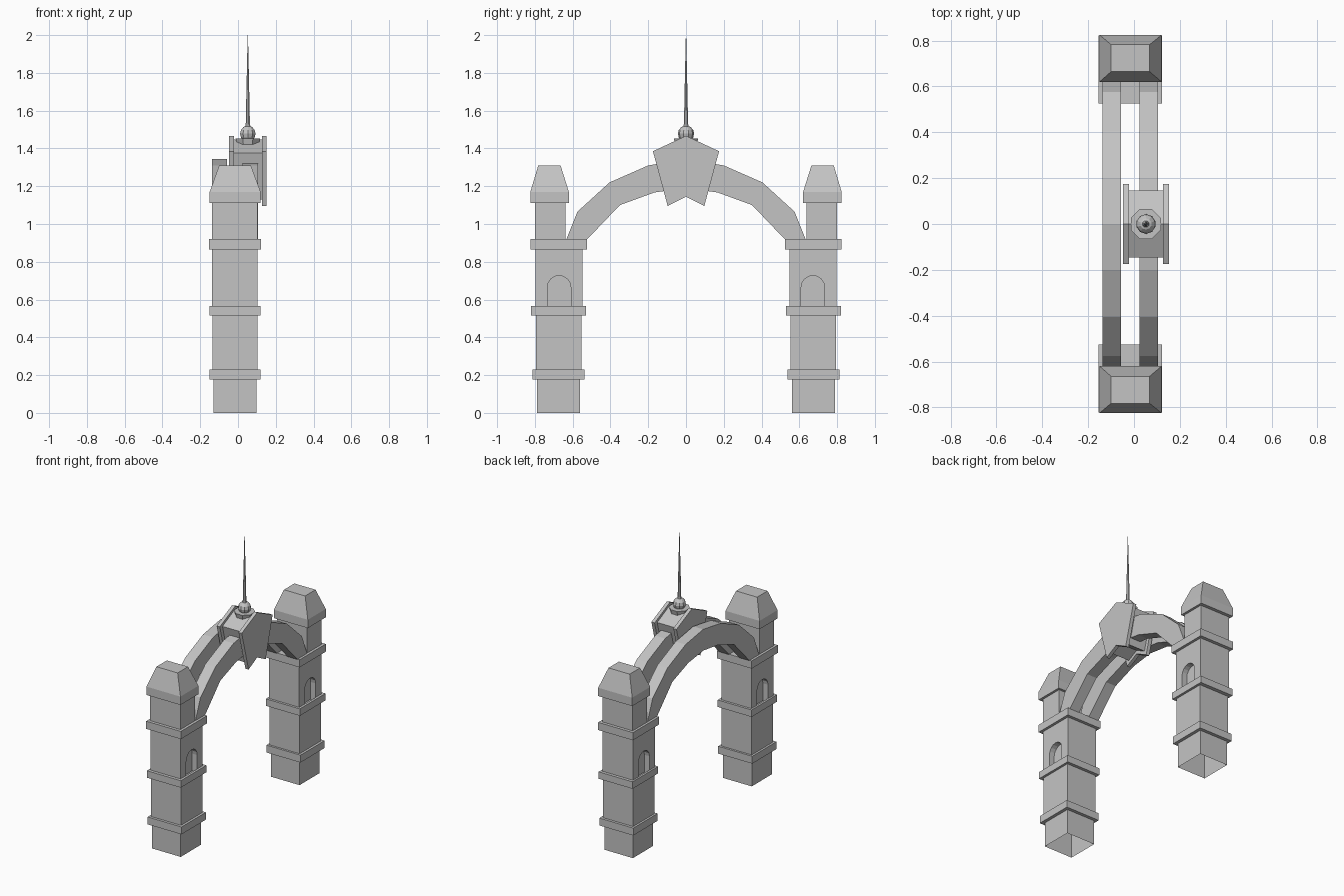
import bpy, bmesh, math
from mathutils import Vector

if "Cube" in bpy.data.objects:
    bpy.data.objects.remove(bpy.data.objects["Cube"])

stone = bpy.data.materials.new("grey_stone")
stone.use_nodes = True
GREY = (0.55, 0.55, 0.55, 1)
stone.diffuse_color = GREY
stone.node_tree.nodes["Principled BSDF"].inputs["Base Color"].default_value = GREY


def finish(name, bm):
    bmesh.ops.recalc_face_normals(bm, faces=bm.faces)
    mesh = bpy.data.meshes.new(name)
    bm.to_mesh(mesh)
    bm.free()
    mesh.materials.append(stone)
    obj = bpy.data.objects.new(name, mesh)
    bpy.context.collection.objects.link(obj)
    return obj


def bridge(bm, a, b):
    for i in range(len(a)):
        j = (i + 1) % len(a)
        bm.faces.new((a[i], a[j], b[j], b[i]))


def loft(name, rings, bottom=False, top=False):
    """Stack rectangles given as (z, x0, x1, y0, y1)."""
    bm = bmesh.new()
    loops = [[bm.verts.new(p) for p in
              ((x0, y0, z), (x1, y0, z), (x1, y1, z), (x0, y1, z))]
             for z, x0, x1, y0, y1 in rings]
    for a, b in zip(loops, loops[1:]):
        bridge(bm, a, b)
    if bottom:
        bm.faces.new(loops[0])
    if top:
        bm.faces.new(loops[-1])
    return finish(name, bm)


def prism(name, outline, x0, x1):
    """Extrude a (y, z) outline along x."""
    bm = bmesh.new()
    a, b = [[bm.verts.new((x, y, z)) for y, z in outline] for x in (x0, x1)]
    bm.faces.new(a)
    bm.faces.new(b)
    bridge(bm, a, b)
    return finish(name, bm)


def mirrored(half):
    """Close a half outline, ending on the centre line, across y = 0."""
    return half + [(-y, z) for y, z in reversed(half) if abs(y) > 1e-4]


def rect(s, x0, x1, near, far):
    return (x0, x1, *sorted((s * near, s * far)))


# Towers: open-bottomed shafts, bands, niches, and roof caps
for s, side in ((-1, "front"), (1, "back")):
    low = rect(s, -0.13, 0.097, 0.56, 0.788)
    mid = rect(s, -0.135, 0.103, 0.552, 0.793)
    high = rect(s, -0.137, 0.103, 0.547, 0.798)
    neck = rect(s, -0.137, 0.103, 0.637, 0.8)
    loft(side + "_base_shaft", [(0, *low), (0.2, *low)])
    loft(side + "_middle_shaft", [(0.2, *mid), (0.54, *mid)])
    window_shaft = loft(side + "_window_shaft",
                        [(0.54, *high), (0.89, *high)], True, True)
    loft(side + "_neck", [(0.9, *neck), (1.12, *neck)])

    bands = ((0.177, 0.23, low, rect(s, -0.15, 0.12, 0.537, 0.812)),
             (0.515, 0.565, mid, rect(s, -0.15, 0.12, 0.53, 0.82)),
             (0.865, 0.92, high, rect(s, -0.154, 0.122, 0.525, 0.822)))
    for name, (z0, z1, inner, outer) in zip(("lower", "middle", "upper"), bands):
        loft(f"{side}_{name}_band",
             [(z0, *inner), (z0, *outer), (z1, *outer), (z1, *inner)],
             top=name == "upper")

    eave = rect(s, -0.15, 0.12, 0.62, 0.824)
    crest = rect(s, -0.1, 0.068, 0.664, 0.782)
    loft(side + "_roof_cap",
         [(1.11, *neck), (1.11, *eave), (1.17, *eave), (1.31, *crest)], top=True)

    # Round-headed niches cut into both x faces
    cy, r, spring = s * 0.672, 0.062, 0.665
    arch = [(cy + r, 0.5), (cy - r, 0.5)]
    arch += [(cy - r * math.cos(a), spring + r * math.sin(a))
             for a in (math.pi * i / 8 for i in range(9))]
    for x0, x1 in ((0.063, 0.2), (-0.25, -0.097)):
        cutter = prism("niche_cutter", arch, x0, x1)
        cutter.hide_render = True
        mod = window_shaft.modifiers.new("niche", "BOOLEAN")
        mod.operation = "DIFFERENCE"
        mod.solver = "EXACT"
        mod.object = cutter
        bpy.context.view_layer.objects.active = window_shaft
        bpy.ops.object.modifier_apply(modifier=mod.name)
        bpy.data.objects.remove(cutter)

# Twin arch ribs
outer = [(-0.635, 0.915), (-0.575, 1.065), (-0.405, 1.22), (-0.2, 1.31), (0, 1.343)]
inner = [(-0.527, 0.915), (-0.35, 1.1), (-0.167, 1.167), (0, 1.19)]
rib = mirrored(outer) + list(reversed(mirrored(inner)))
prism("right_arch_rib", rib, -0.137, -0.057)
prism("left_arch_rib", rib, 0.025, 0.105)

# Gabled keystone: a block between two larger plates
plate = mirrored([(0, 1.145), (-0.097, 1.095), (-0.175, 1.385), (0, 1.467)])
block = mirrored([(0, 1.17), (-0.08, 1.13), (-0.145, 1.377), (0, 1.447)])
plate = [(0, 1.145), (-0.097, 1.095), (-0.175, 1.385), (0, 1.467),
         (0.175, 1.385), (0.097, 1.095)]
block = [(0, 1.17), (-0.08, 1.13), (-0.145, 1.377), (0, 1.447),
         (0.145, 1.377), (0.08, 1.13)]
prism("keystone_block", block, -0.023, 0.128)
prism("keystone_right_plate", plate, -0.047, -0.022)
prism("keystone_left_plate", plate, 0.127, 0.152)


# Finial: bowl, ball and spike turned around one axis
def turned(name, profile, sides):
    bm = bmesh.new()
    loops = []
    for r, z in profile:
        loops.append([bm.verts.new((0.052 + r * math.cos(a), r * math.sin(a), z))
                      for a in (math.tau * (i + 0.5) / sides for i in range(sides))])
    for a, b in zip(loops, loops[1:]):
        bridge(bm, a, b)
    bm.faces.new(loops[0])
    bm.faces.new(loops[-1])
    return finish(name, bm)


turned("finial_bowl", [(0.035, 1.397), (0.06, 1.415), (0.07, 1.452)], 8)
ball = [(0.043 * math.sin(a), 1.478 - 0.043 * math.cos(a))
        for a in (math.pi * (0.04 + 0.92 * i / 6) for i in range(7))]
turned("finial_ball", ball, 10)
turned("finial_spike", [(0.018, 1.505), (0.012, 1.53), (0.007, 1.75), (0.001, 2.0)], 8)
